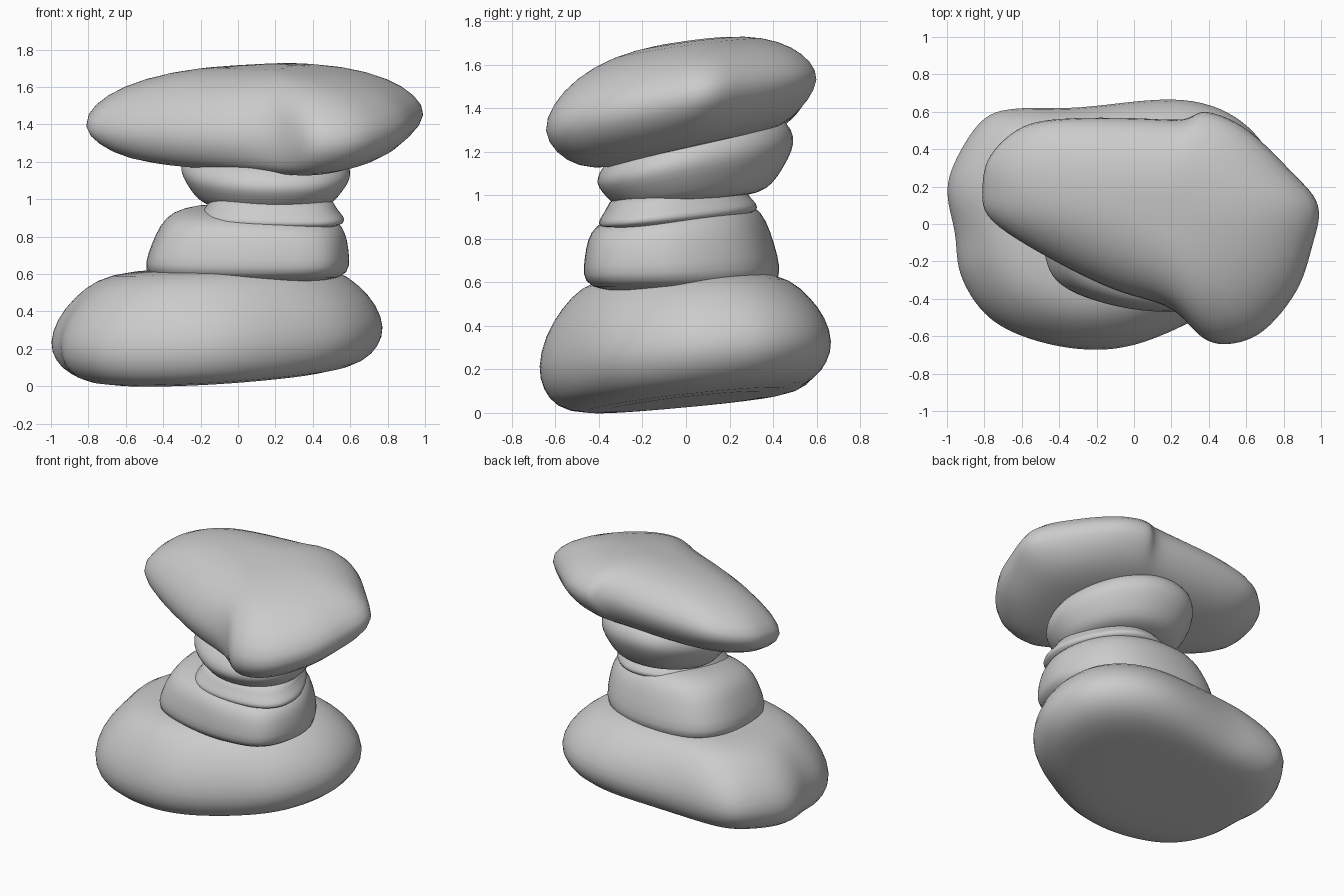
import bpy, bmesh
from mathutils import Vector

if "Cube" in bpy.data.objects:
    bpy.data.objects.remove(bpy.data.objects["Cube"])


def resample(pts, steps=3):
    """Closed Catmull-Rom curve through the outline points."""
    out, n = [], len(pts)
    for i in range(n):
        a, b, c, d = (Vector(pts[(i + k) % n]) for k in (-1, 0, 1, 2))
        for s in range(steps):
            t = s / steps
            out.append(0.5 * (2 * b + (c - a) * t + (2 * a - 5 * b + 4 * c - d) * t * t
                              + (3 * b - a - 3 * c + d) * t ** 3))
    return out


def relax(pts, times=14):
    """Soften an outline so dents fade away from the rim."""
    for _ in range(times):
        pts = [(pts[i - 1] + 2 * p + pts[(i + 1) % len(pts)]) / 4 for i, p in enumerate(pts)]
    return pts


def stone(name, centre, outline, low, high, profile, lean=(0, 0)):
    """Loft an outline between two tilted planes z = p0 + p1*x + p2*y.
    profile: (scale of the outline, height fraction) from bottom to top."""
    c, lean = Vector(centre), Vector(lean)
    rim = resample(outline)
    soft = relax(rim)
    bm = bmesh.new()

    def vert(p, t):
        zl = low[0] + low[1] * p.x + low[2] * p.y
        zh = high[0] + high[1] * p.x + high[2] * p.y
        q = p + lean * (t - 0.3)
        return bm.verts.new((q.x, q.y, zl + (zh - zl) * t))

    rings = []
    for s, t in profile:
        k = min(1, (1 - s) * 4)
        rings.append([vert(c + (p.lerp(q, k) - c) * s * 1.013, t) for p, q in zip(rim, soft)])
    n = len(rim)
    for a, b in zip(rings, rings[1:]):
        for i in range(n):
            j = (i + 1) % n
            bm.faces.new((a[i], a[j], b[j], b[i]))
    for ring, t in ((rings[0], profile[0][1]), (rings[-1], profile[-1][1])):
        mid = vert(c, t)
        for i in range(n):
            bm.faces.new((ring[i], ring[(i + 1) % n], mid))
    bmesh.ops.recalc_face_normals(bm, faces=bm.faces)
    for f in bm.faces:
        f.smooth = True
    me = bpy.data.meshes.new(name)
    bm.to_mesh(me)
    bm.free()
    ob = bpy.data.objects.new(name, me)
    bpy.context.collection.objects.link(ob)
    ob.modifiers.new("smooth", 'SUBSURF').levels = 1
    return ob


# Broad base stone with a flat, slightly tilted underside
stone("base_stone", (-0.1, 0),
      [(-1, .17), (-.95, .35), (-.8, .57), (-.6, .62), (-.3, .62), (.2, .67), (.5, .6),
       (.7, .42), (.77, .2), (.75, -.05), (.6, -.32), (.35, -.5), (0, -.65), (-.3, -.67),
       (-.6, -.6), (-.8, -.48), (-.93, -.27), (-.955, -.05)],
      (.055, .05, .10), (.64, .04, .02),
      [(.4, 0), (.75, 0), (.9, .07), (.97, .2), (1, .36), (.96, .58), (.87, .77),
       (.75, .93), (.55, 1)])

# Blocky second stone, leaning right and forward
stone("lower_middle_stone", (.06, 0),
      [(-.48, -.14), (-.39, -.33), (-.1, -.44), (.2, -.47), (.47, -.42), (.58, -.22),
       (.58, .02), (.41, .3), (.1, .42), (-.3, .4), (-.47, .2)],
      (.55, 0, 0), (.95, -.04, .13),
      [(.7, 0), (.97, .08), (1, .25), (.97, .5), (.93, .74), (.86, .9), (.7, .98), (.5, 1)],
      lean=(.06, -.04))

# Thin flake between the middle stones, narrowing to a neck
stone("thin_slab", (.17, -.04),
      [(-.2, -.13), (-.13, -.32), (.1, -.4), (.4, -.38), (.55, -.27), (.56, -.06),
       (.41, .2), (.2, .33), (-.05, .28), (-.17, .1)],
      (.87, -.02, .1), (1.03, -.02, .1),
      [(.7, 0), (.96, .1), (1, .28), (.96, .48), (.91, .7), (.88, 1), (.5, 1)])

# Upper middle stone, flaring upward and tilted
stone("upper_middle_stone", (.15, .03),
      [(-.29, -.02), (-.17, -.25), (.1, -.4), (.4, -.37), (.57, -.2), (.59, .04),
       (.45, .32), (.2, .48), (-.1, .46), (-.28, .22)],
      (.96, 0, .13), (1.28, 0, .26),
      [(.5, 0), (.77, .02), (.86, .1), (.93, .28), (.99, .48), (1, .63), (.96, .83), (.84, 1),
       (.5, 1)])

# Wide tilted capstone
stone("top_stone", (.12, .05),
      [(-.82, .19), (-.78, .37), (-.6, .53), (-.35, .57), (0, .57), (.27, .56), (.38, .61),
       (.6, .52), (.85, .28), (1, .1), (.96, -.12), (.88, -.36), (.7, -.58), (.52, -.65),
       (.37, -.62), (.2, -.45), (-.1, -.36), (-.45, -.19), (-.78, .02)],
      (1.19, .04, .235), (1.695, .05, .13),
      [(.3, 0), (.6, .0), (.81, .07), (.93, .22), (1, .41), (.95, .61), (.82, .8),
       (.58, .94), (.28, 1)])
